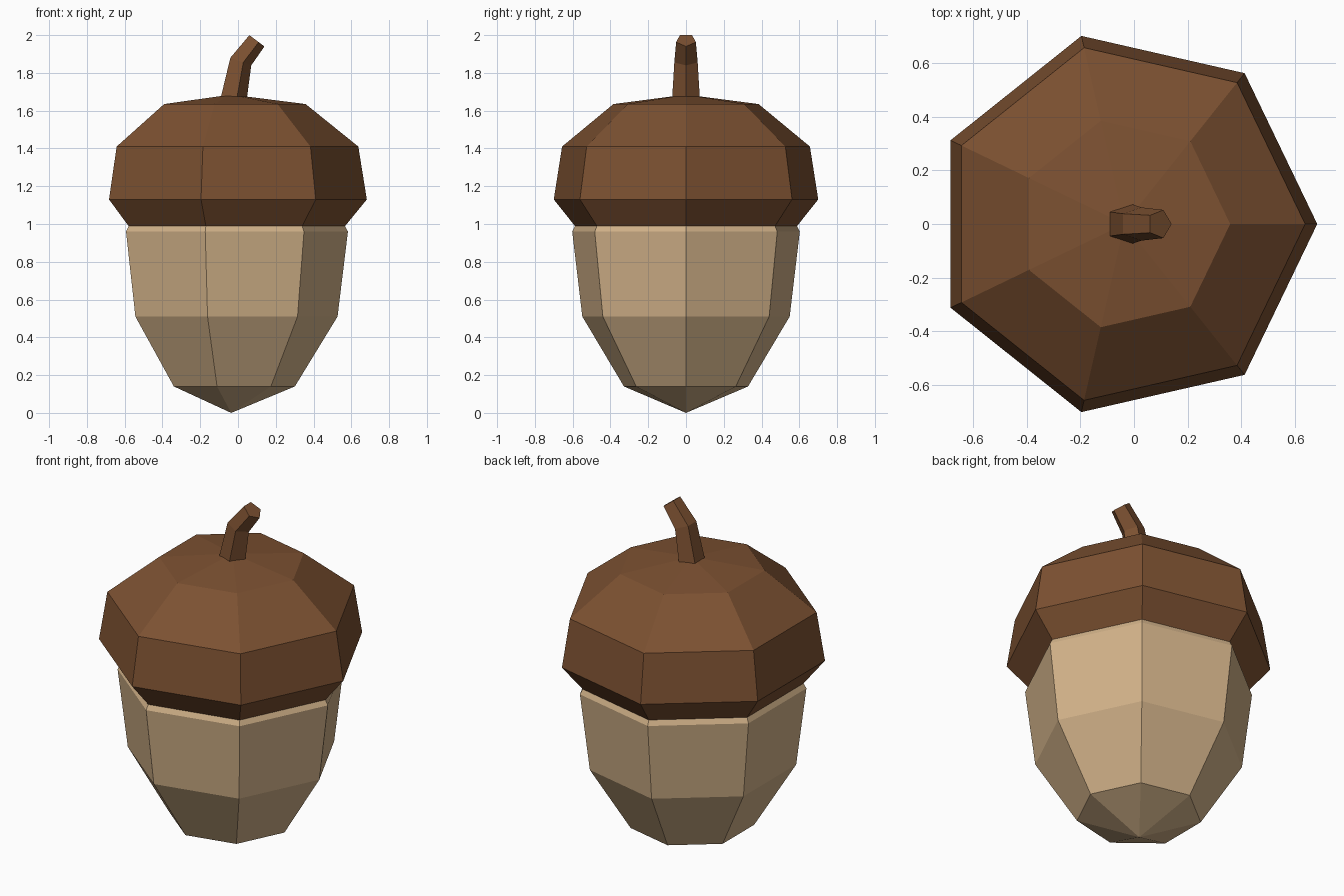
import bpy, bmesh
from math import cos, sin, tau
from mathutils import Vector

cube = bpy.data.objects.get("Cube")
if cube:
    bpy.data.objects.remove(cube)

AXIS_X = -0.036  # heptagon centre, so the bounds are centred on x = 0


def material(name, rgb):
    mat = bpy.data.materials.new(name)
    mat.use_nodes = True
    mat.diffuse_color = (*rgb, 1)
    mat.node_tree.nodes["Principled BSDF"].inputs["Base Color"].default_value = (*rgb, 1)
    return mat


def loft(name, sides, rings, mat):
    """Skin rings of (centre x, z, radius, direction of the ring's x axis).
    A zero radius makes a point; open ends are capped."""
    bm = bmesh.new()
    loops = []
    for x, z, radius, direction in rings:
        centre = Vector((x, 0, z))
        across = Vector((direction[0], 0, direction[1])).normalized()
        if radius == 0:
            loops.append([bm.verts.new(centre)] * sides)
            continue
        angles = [tau * i / sides for i in range(sides)]
        loops.append([bm.verts.new(centre + radius * (across * cos(a) + Vector((0, sin(a), 0))))
                      for a in angles])
    for low, high in zip(loops, loops[1:]):
        for i in range(sides):
            j = (i + 1) % sides
            corners = dict.fromkeys((low[i], low[j], high[j], high[i]))
            bm.faces.new(list(corners))
    for end in (loops[0], loops[-1]):
        if end[0] is not end[1]:
            bm.faces.new(end)
    bmesh.ops.recalc_face_normals(bm, faces=bm.faces)
    mesh = bpy.data.meshes.new(name)
    bm.to_mesh(mesh)
    bm.free()
    mesh.materials.append(mat)
    obj = bpy.data.objects.new(name, mesh)
    bpy.context.collection.objects.link(obj)
    return obj


def upright(profile):
    return [(AXIS_X, z, radius, (1, 0)) for z, radius in profile]


tan = material("nut tan", (0.644, 0.445, 0.25))
brown = material("cap brown", (0.202, 0.082, 0.031))

# Nut: pointed base, widening body and a small bevelled lip
nut_profile = [(0, 0), (0.14, 0.337), (0.51, 0.563), (0.96, 0.618), (0.99, 0.602)]
loft("nut", 7, upright(nut_profile), tan)

# Cap: flared rim, steep side and shallow crown
cap_profile = [(0.988, 0.602), (1.13, 0.718), (1.41, 0.673), (1.635, 0.394), (1.685, 0)]
loft("cap", 7, upright(cap_profile), brown)

# Stem: bent, tapering five-sided stalk
stem_rings = [
    (-0.03, 1.665, 0.077, (1, 0)),
    (0.009, 1.862, 0.065, (0.11, -0.04)),
    (0.096, 1.973, 0.055, (0.08, -0.06)),
]
loft("stem", 5, stem_rings, brown)
